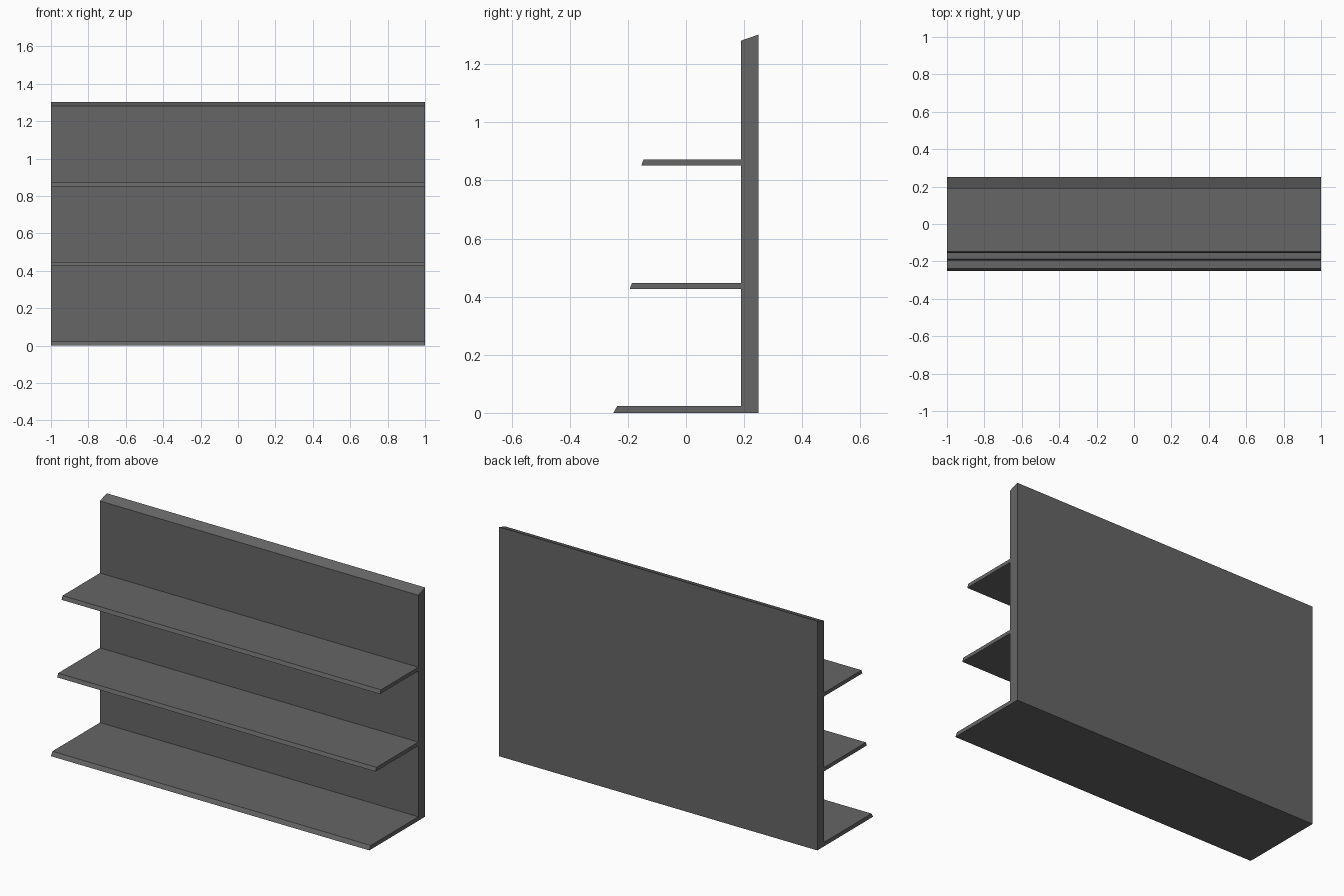
import bpy, bmesh

if "Cube" in bpy.data.objects:
    bpy.data.objects.remove(bpy.data.objects["Cube"])

# Single dark grey finish
grey = bpy.data.materials.new("dark_grey")
grey.diffuse_color = (0.133, 0.133, 0.133, 1)
grey.use_nodes = True
grey.node_tree.nodes["Principled BSDF"].inputs["Base Color"].default_value = grey.diffuse_color


def extrude_profile(name, profile, half_width=1.0):
    """Extrude a (y, z) outline along x."""
    bm = bmesh.new()
    face = bm.faces.new([bm.verts.new((-half_width, y, z)) for y, z in profile])
    ext = bmesh.ops.extrude_face_region(bm, geom=[face])
    verts = [g for g in ext["geom"] if isinstance(g, bmesh.types.BMVert)]
    bmesh.ops.translate(bm, verts=verts, vec=(2 * half_width, 0, 0))
    bmesh.ops.recalc_face_normals(bm, faces=bm.faces)
    mesh = bpy.data.meshes.new(name)
    bm.to_mesh(mesh)
    bm.free()
    mesh.materials.append(grey)
    obj = bpy.data.objects.new(name, mesh)
    bpy.context.collection.objects.link(obj)
    return obj


FRONT, BACK = 0.19, 0.25

# Back panel with a top edge sloping down to the front
extrude_profile("back_panel", [(FRONT, 0), (BACK, 0), (BACK, 1.302), (FRONT, 1.281)])

# Shelves with bevelled front edges: bottom z, top z, lower lip y, upper lip y
shelves = {
    "bottom_shelf": (0.0, 0.023, -0.25, -0.237),
    "middle_shelf": (0.426, 0.447, -0.194, -0.186),
    "top_shelf": (0.851, 0.872, -0.154, -0.146),
}
for name, (z0, z1, lip_low, lip_high) in shelves.items():
    extrude_profile(name, [(lip_low, z0), (FRONT, z0), (FRONT, z1), (lip_high, z1)])
